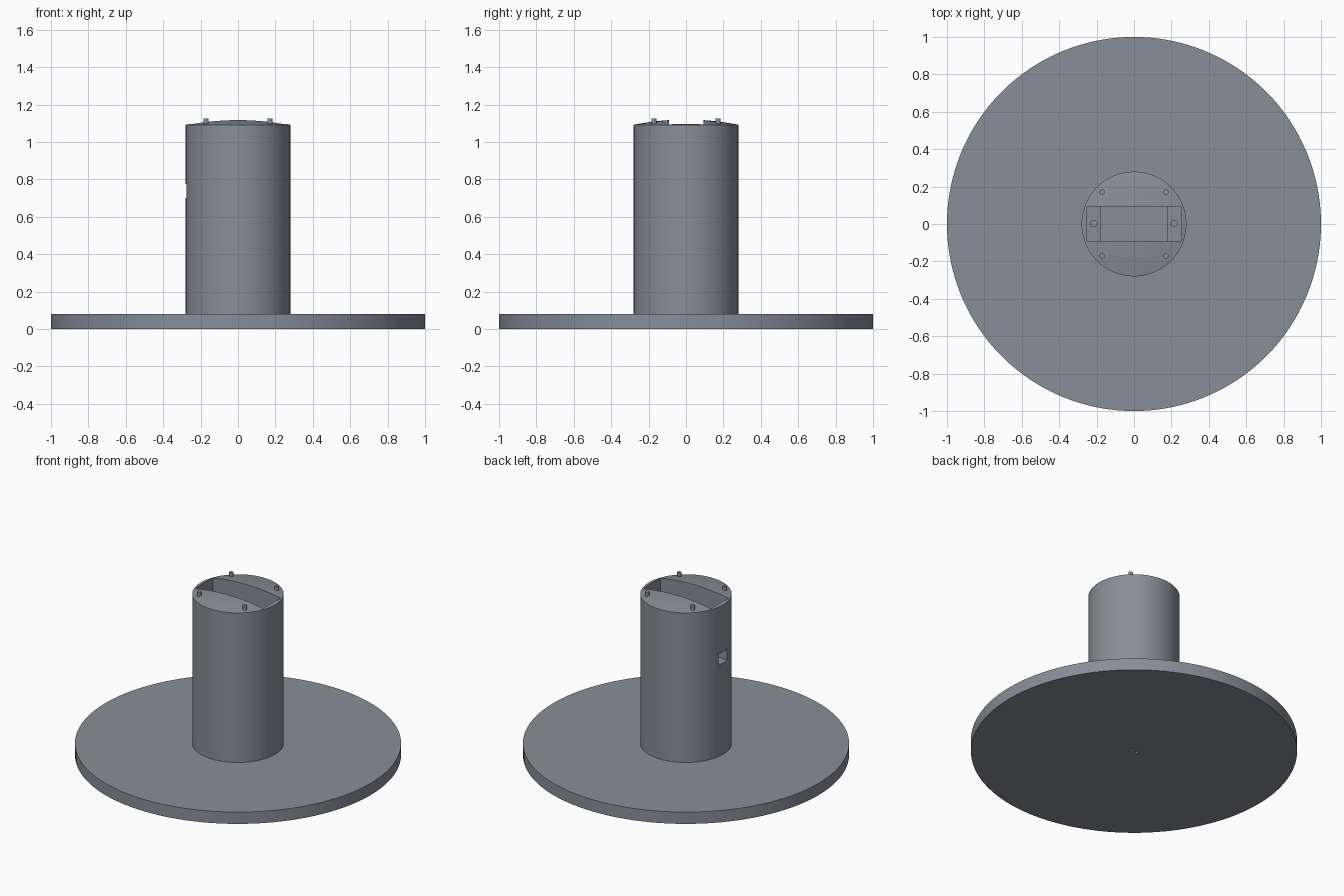
import bpy, bmesh, math

if "Cube" in bpy.data.objects:
    bpy.data.objects.remove(bpy.data.objects["Cube"])

# Dark blue-grey finish
grey = bpy.data.materials.new("dark_grey")
grey.diffuse_color = (0.25, 0.27, 0.31, 1)
grey.use_nodes = True
grey.node_tree.nodes["Principled BSDF"].inputs["Base Color"].default_value = grey.diffuse_color

def finish(name, bm):
    bmesh.ops.recalc_face_normals(bm, faces=bm.faces)
    me = bpy.data.meshes.new(name)
    bm.to_mesh(me)
    bm.free()
    me.materials.append(grey)
    ob = bpy.data.objects.new(name, me)
    bpy.context.collection.objects.link(ob)
    return ob

def lathe(name, profile, sides):
    bm = bmesh.new()
    vs = [bm.verts.new((r, 0, z)) for r, z in profile]
    es = [bm.edges.new(p) for p in zip(vs, vs[1:])]
    bmesh.ops.spin(bm, geom=vs + es, cent=(0, 0, 0), axis=(0, 0, 1),
                   angle=math.tau, steps=sides)
    bmesh.ops.remove_doubles(bm, verts=bm.verts, dist=1e-5)
    return finish(name, bm)

def box(name, x0, x1, y0, y1, z0, z1):
    bm = bmesh.new()
    bmesh.ops.create_cube(bm, size=1)
    for v in bm.verts:
        v.co = (x1 if v.co.x > 0 else x0, y1 if v.co.y > 0 else y0,
                z1 if v.co.z > 0 else z0)
    return finish(name, bm)

def cylinder(name, x, y, r, z0, z1, sides=20):
    bm = bmesh.new()
    bmesh.ops.create_cone(bm, cap_ends=True, segments=sides, radius1=r,
                          radius2=r, depth=z1 - z0)
    bmesh.ops.translate(bm, verts=bm.verts, vec=(x, y, (z0 + z1) / 2))
    return finish(name, bm)

def smooth(ob):
    bpy.ops.object.select_all(action='DESELECT')
    ob.select_set(True)
    bpy.context.view_layer.objects.active = ob
    bpy.ops.object.shade_smooth_by_angle(angle=math.radians(25))

def cut(ob, cutter):
    mod = ob.modifiers.new(cutter.name, 'BOOLEAN')
    mod.operation, mod.solver, mod.object = 'DIFFERENCE', 'EXACT', cutter
    bpy.context.view_layer.objects.active = ob
    bpy.ops.object.modifier_apply(modifier=mod.name)
    bpy.data.objects.remove(cutter, do_unlink=True)

# Disc base and column with a shallow domed top
R, EDGE, RISE = 0.28, 1.092, 0.028
dome = [(R * (1 - i / 8), EDGE + RISE * (1 - (1 - i / 8) ** 2)) for i in range(9)]
stand = lathe("stand", [(0, 0), (1, 0), (1, 0.08), (R, 0.08)] + dome, 128)

# Stepped pocket: wide shallow recess, then the deep body slot
Y0, Y1 = -0.092, 0.094
cut(stand, box("recess_cutter", -0.254, 0.254, Y0, Y1, 1.0, 1.3))
cut(stand, box("slot_cutter", -0.179, 0.179, Y0, Y1, 0.70, 1.3))

# Screw holes in the two ledges
for x in (-0.215, 0.215):
    cut(stand, cylinder("screw_hole_cutter", x, 0.002, 0.017, 0.85, 1.1))

# Cable opening in the left wall
cut(stand, box("cable_cutter", -0.4, -0.17, -0.045, 0.045, 0.70, 0.775))

# Pair of small blind holes under the base
for x in (-0.02, 0.02):
    cut(stand, cylinder("mount_hole_cutter", x, 0, 0.009, -0.1, 0.06))
smooth(stand)

# Locating pins on the dome
for x in (-0.171, 0.171):
    for y in (-0.171, 0.171):
        smooth(cylinder("locating_pin", x, y, 0.014, 1.09, 1.126))
